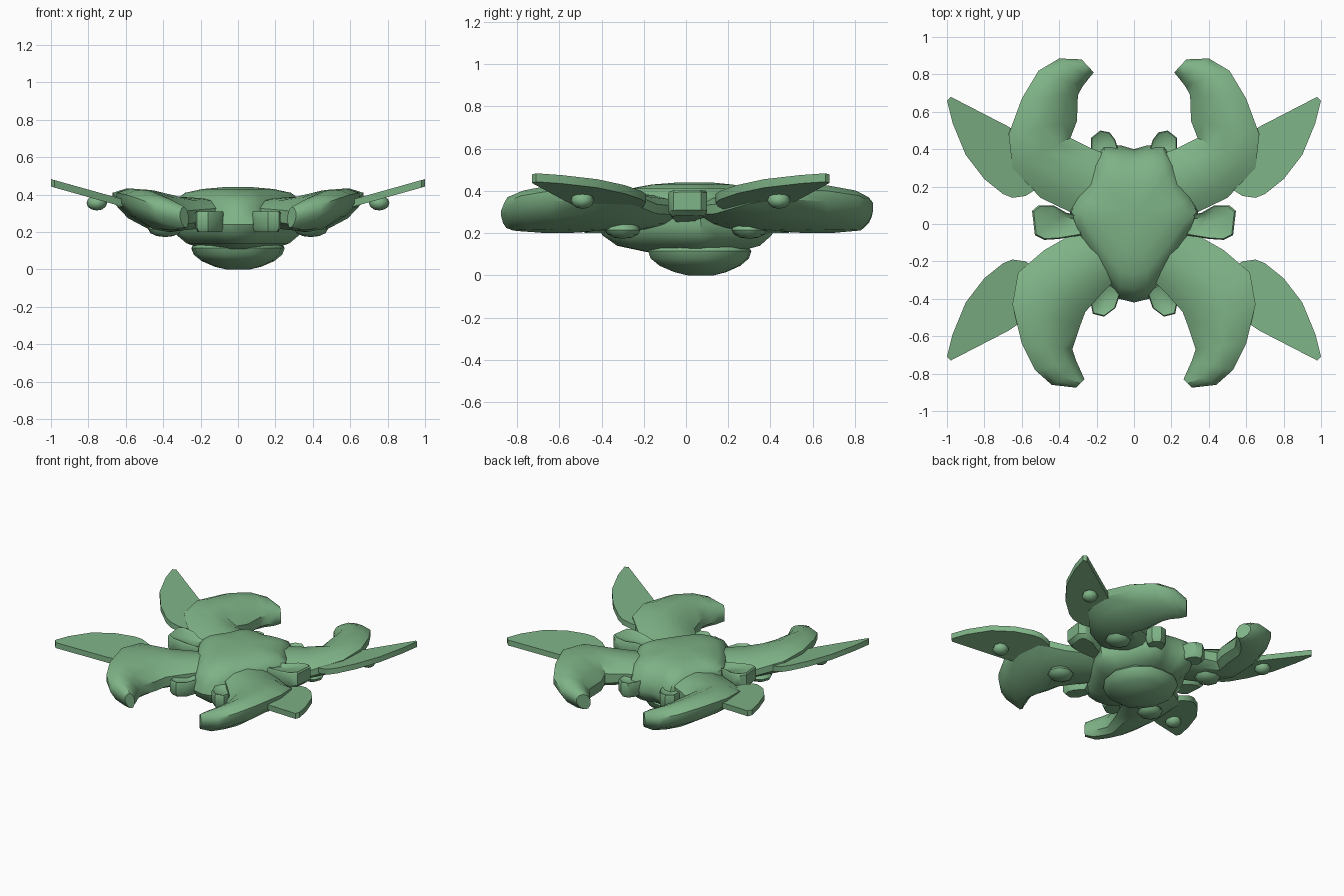
import bpy, bmesh, math
from mathutils import Vector

cube = bpy.data.objects.get("Cube")
if cube:
    bpy.data.objects.remove(cube, do_unlink=True)

green = bpy.data.materials.new("soft green")
green.use_nodes = True
GREEN = (0.21, 0.45, 0.24, 1)
green.diffuse_color = GREEN
green.node_tree.nodes["Principled BSDF"].inputs["Base Color"].default_value = GREEN


def finish(name, bm, mirror=True, angle=38):
    bmesh.ops.recalc_face_normals(bm, faces=bm.faces)
    mesh = bpy.data.meshes.new(name)
    bm.to_mesh(mesh)
    bm.free()
    mesh.materials.append(green)
    ob = bpy.data.objects.new(name, mesh)
    bpy.context.collection.objects.link(ob)
    bpy.ops.object.select_all(action='DESELECT')
    ob.select_set(True)
    bpy.context.view_layer.objects.active = ob
    bpy.ops.object.shade_smooth_by_angle(angle=math.radians(angle))
    if mirror:
        ob.modifiers.new("Mirror", 'MIRROR').use_mirror_merge = False
    return ob


def loft(name, rings, **kw):
    """Skin closed rings of points and cap both ends."""
    bm = bmesh.new()
    loops = [[bm.verts.new(p) for p in ring] for ring in rings]
    n = len(loops[0])
    for a, b in zip(loops, loops[1:]):
        for i in range(n):
            j = (i + 1) % n
            bm.faces.new((a[i], a[j], b[j], b[i]))
    bm.faces.new(loops[0])
    bm.faces.new(loops[-1])
    return finish(name, bm, **kw)


def shell(name, half, layers, cy):
    """Stack a symmetric outline, scaled about cy; layers are (z, sx, sy)."""
    outline = half + [(-x, y) for x, y in reversed(half) if x > 0]
    return loft(name, [[(x * sx, cy + (y - cy) * sy, z) for x, y in outline]
                       for z, sx, sy in layers], mirror=False)


# central hull: notched at the back, tapering to the front
hull = [(0, .40), (.07, .42), (.16, .425), (.21, .36), (.25, .25), (.31, .15),
        (.345, .07), (.31, -.04), (.23, -.18), (.14, -.32), (.08, -.40), (0, -.42)]
shell("hull", hull, [(.11, .55, .5), (.14, .8, .8), (.19, .97, .95), (.24, 1, 1),
                     (.31, 1, .95), (.37, .97, .85), (.41, .82, .68),
                     (.43, .55, .45), (.44, .22, .18)], .05)

# rounded pod under the hull
pod = [(0, .31), (.1, .30), (.19, .23), (.25, .1), (.23, -.03), (.16, -.13), (.08, -.18), (0, -.18)]
shell("belly_pod", pod, [(0, .25, .25), (.015, .5, .5), (.045, .78, .78), (.08, .95, .95),
                         (.115, 1, 1), (.16, .85, .85)], .07)

# claws: section runs from inner edge to outer edge, (across, thickness)
SECTION = [(0, -.35), (0, .35), (.2, .85), (.5, 1), (.8, .75), (1, .3),
           (1, -.2), (.8, -.7), (.45, -1), (.15, -.85)]
# inner height, outer height, half thickness from root to tip
HEIGHTS = [(.30, .30, .08), (.29, .31, .09), (.28, .36, .10), (.27, .38, .10),
           (.27, .37, .10), (.27, .35, .09), (.27, .32, .08), (.27, .29, .055)]


def claw(name, inner, outer):
    rings = []
    for a, b, (za, zb, h) in zip(inner, outer, HEIGHTS):
        a, b = Vector((*a, za)), Vector((*b, zb))
        rings.append([a.lerp(b, u) + Vector((0, 0, v * h)) for u, v in SECTION])
    loft(name, rings)


claw("back_claws",
     [(.12, .36), (.24, .41), (.34, .46), (.305, .55), (.30, .69), (.275, .735), (.24, .78), (.215, .81)],
     [(.25, .02), (.50, .14), (.65, .30), (.67, .48), (.60, .67), (.51, .82), (.40, .885), (.28, .88)])
claw("front_claws",
     [(.10, -.30), (.18, -.38), (.26, -.47), (.29, -.55), (.33, -.67), (.31, -.73), (.285, -.785), (.265, -.83)],
     [(.27, -.02), (.48, -.14), (.62, -.26), (.65, -.43), (.60, -.64), (.53, -.78), (.44, -.86), (.31, -.875)])


def nub(name, centre, radii):
    bm = bmesh.new()
    bmesh.ops.create_uvsphere(bm, u_segments=8, v_segments=6, radius=1)
    for v in bm.verts:
        v.co = Vector(c + p * r for c, p, r in zip(centre, v.co, radii))
    finish(name, bm, angle=50)


# swept fins, rising outward, and the nubs under fins and claws
FIN = [(.50, .20), (.58, .15), (.65, .14), (.70, .16), (.80, .24), (.90, .37),
       (.97, .54), (1, .66), (.98, .68), (.67, .52), (.52, .42)]
for end, side, shift in (("back", 1, 0), ("front", -1, .05)):
    top = [(x, side * (y + shift), .385 + .28 * (x - .65)) for x, y in FIN]
    loft(end + "_fins", [[(x, y, z - .04) for x, y, z in top], top], angle=30)
    nub(end + "_fin_nubs", (.755, side * (.44 + shift), .355), (.055, .055, .04))
    nub(end + "_claw_nubs", (.39, side * .30, .215), (.09, .085, .042))


def lug(name, outline, low, high, lift):
    """Chunky rounded block whose top dips towards the middle."""
    cx = sum(p[0] for p in outline) / len(outline)
    cy = sum(p[1] for p in outline) / len(outline)
    rings = []
    for z, s in ((low, .8), (low + .025, 1), (high - .01, 1), (high, .93), (high - .015, .6)):
        rings.append([(cx + (x - cx) * s, cy + (y - cy) * s, z + lift * (x - cx)) for x, y in outline])
    loft(name, rings)


# blocks at the waist, front and back
lug("side_lugs", [(.26, .04), (.36, .06), (.43, .10), (.51, .10), (.545, .07),
                  (.53, -.06), (.48, -.085), (.40, -.08), (.28, -.06)], .27, .39, .12)
lug("front_lugs", [(.07, -.36), (.15, -.31), (.21, -.38), (.23, -.43), (.22, -.48),
                   (.16, -.495), (.10, -.45)], .2, .31, 0)
lug("back_lugs", [(.08, .38), (.10, .45), (.13, .49), (.18, .50), (.23, .46),
                  (.23, .40), (.15, .33)], .2, .31, 0)
